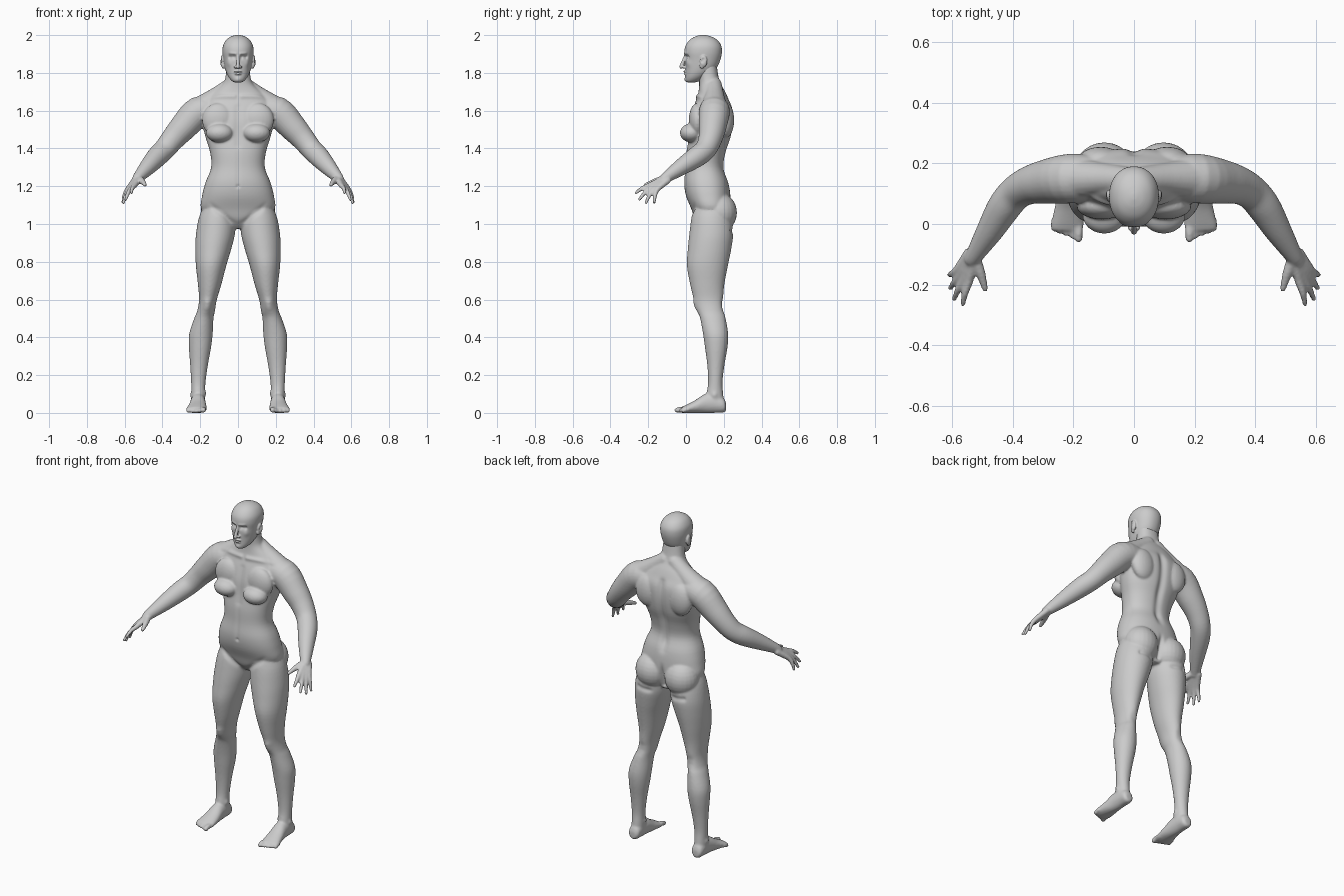
import bpy, bmesh, math
from mathutils import Vector, Matrix


def smooth_path(keys, sub):
    """Catmull-Rom interpolation through tuples of numbers."""
    out, n = [], len(keys)
    for i in range(n - 1):
        a, b, c, d = keys[max(i - 1, 0)], keys[i], keys[i + 1], keys[min(i + 2, n - 1)]
        for k in range(sub):
            t = k / sub
            out.append([0.5 * (2 * q + (r - p) * t + (2 * p - 5 * q + 4 * r - s) * t * t
                               + (3 * q - p - 3 * r + s) * t ** 3) for p, q, r, s in zip(a, b, c, d)])
    return out + [list(keys[-1])]


def skin(bm, rings):
    """Closed shell through a list of point rings."""
    vs = [[bm.verts.new(p) for p in ring] for ring in rings]
    n = len(vs[0])
    for a, b in zip(vs, vs[1:]):
        for i in range(n):
            bm.faces.new((a[i], a[(i + 1) % n], b[(i + 1) % n], b[i]))
    bm.faces.new(vs[0][::-1])
    bm.faces.new(vs[-1])


def loft(bm, keys, axis='z', side=1, power=2.0, seg=40, sub=4):
    """Keys: position on axis, then min/max of the two other directions."""
    rings = []
    for t, u0, u1, v0, v1 in smooth_path(keys, sub):
        ring = []
        for i in range(seg):
            a = 2 * math.pi * i / seg
            c, s = math.cos(a), math.sin(a)
            c = math.copysign(abs(c) ** (2 / power), c)
            s = math.copysign(abs(s) ** (2 / power), s)
            u = (u0 + u1) / 2 + (u1 - u0) / 2 * c
            v = (v0 + v1) / 2 + (v1 - v0) / 2 * s
            ring.append((u * side, v, t) if axis == 'z' else (u * side, t, v))
        rings.append(ring)
    skin(bm, rings)


def blob(bm, c, r, side=1):
    m = Matrix.Translation((c[0] * side, c[1], c[2])) @ Matrix.Diagonal((*r, 1))
    bmesh.ops.create_uvsphere(bm, u_segments=24, v_segments=14, radius=1, matrix=m)


def tube(bm, keys, side=1, seg=20, sub=4):
    """Keys: x, y, z, radius. Ends are rounded by spheres."""
    pts = smooth_path(keys, sub)
    ps = [Vector((p[0] * side, p[1], p[2])) for p in pts]
    rings = []
    for i, p in enumerate(ps):
        t = (ps[min(i + 1, len(ps) - 1)] - ps[max(i - 1, 0)]).normalized()
        u = t.cross(Vector((0.3 * side, 0.4, 1))).normalized()
        w = t.cross(u)
        rings.append([p + pts[i][3] * (u * math.cos(2 * math.pi * k / seg) + w * math.sin(2 * math.pi * k / seg))
                      for k in range(seg)])
    skin(bm, rings)
    for k in (keys[0], keys[-1]):
        blob(bm, k[:3], (k[3],) * 3, side)


def finish(bm, name, voxel, iterations, strokes):
    """Fuse the shells, then sculpt mirrored strokes (start, end, radius, push)."""
    bmesh.ops.recalc_face_normals(bm, faces=bm.faces)
    me = bpy.data.meshes.new(name)
    bm.to_mesh(me)
    bm.free()
    ob = bpy.data.objects.new(name, me)
    bpy.context.collection.objects.link(ob)
    rm = ob.modifiers.new("fuse", 'REMESH')
    rm.mode, rm.voxel_size = 'VOXEL', voxel
    sm = ob.modifiers.new("soften", 'SMOOTH')
    sm.factor, sm.iterations = 0.5, iterations
    new = bpy.data.meshes.new_from_object(ob.evaluated_get(bpy.context.evaluated_depsgraph_get()))
    ob.modifiers.clear()
    ob.data = new
    for a, b, r, push in strokes:
        a, b = Vector(a), Vector(b)
        ab = b - a
        lo, hi = min(a.z, b.z) - 2.5 * r, max(a.z, b.z) + 2.5 * r
        for v in new.vertices:
            if lo < v.co.z < hi:
                q = Vector((abs(v.co.x), v.co.y, v.co.z))
                t = max(0, min(1, (q - a).dot(ab) / max(ab.length_squared, 1e-9)))
                d = (q - a - ab * t).length / r
                if d < 2.5:
                    w = math.exp(-d * d)
                    sx = 1 if v.co.x > 0 else -1
                    v.co += Vector((push[0] * sx, push[1], push[2])) * w
    for p in new.polygons:
        p.use_smooth = True
    return ob


# Torso and neck
body = bmesh.new()
torso = [(.975, .05, .09, .20), (1.02, .14, .05, .22), (1.08, .195, .028, .235), (1.15, .19, .0, .235),
         (1.22, .172, -.01, .225), (1.3, .142, -.002, .2), (1.38, .148, .002, .212), (1.46, .172, .014, .238),
         (1.54, .19, .02, .25), (1.61, .195, .037, .247), (1.66, .17, .055, .226), (1.7, .128, .066, .208),
         (1.74, .082, .07, .185), (1.78, .066, .068, .172), (1.86, .06, .06, .16)]
loft(body, [(z, -w, w, f, b) for z, w, f, b in torso], power=2.25, seg=56)

leg = [(1.12, .02, .17, .05, .22), (1.04, .012, .205, .03, .24), (.95, .016, .222, .018, .25),
       (.87, .035, .226, .01, .24), (.78, .062, .223, .005, .222), (.68, .088, .212, .022, .203),
       (.6, .112, .206, .042, .197), (.54, .122, .216, .06, .2), (.5, .13, .232, .075, .21),
       (.42, .134, .258, .09, .223), (.35, .142, .26, .1, .22), (.25, .16, .253, .113, .203),
       (.16, .172, .248, .117, .193), (.1, .174, .247, .108, .197), (.04, .174, .248, .1, .203)]
foot = [(.212, .195, .23, .012, .05), (.198, .178, .245, .002, .08), (.15, .174, .249, 0, .105),
        (.1, .171, .253, -.002, .1), (.05, .167, .263, -.002, .068), (0, .166, .274, -.002, .042),
        (-.022, .17, .272, 0, .03)]
arm = [(.12, .15, 1.6, .075), (.21, .15, 1.592, .082), (.29, .14, 1.512, .073), (.345, .128, 1.45, .063),
       (.39, .103, 1.395, .057), (.43, .055, 1.355, .055), (.475, -.02, 1.305, .045), (.525, -.1, 1.25, .03),
       (.535, -.115, 1.238, .026)]
knuckles = Vector((.545, -.188, 1.207)), Vector((.583, -.15, 1.185))
tips = (.565, -.265, 1.165), (.594, -.247, 1.13), (.607, -.212, 1.112), (.61, -.168, 1.115)

for s in (1, -1):
    # Legs, feet and toes
    loft(body, leg, side=s)
    loft(body, foot, 'y', s)
    for i in range(5):
        r = .014 if i == 0 else .0105
        x = .183 + .0205 * i
        tube(body, [(x, .01, .018, r), (x, -.025 + .006 * i, r + .006, r), (x, -.047 + .008 * i, r, r)], s, 14, 3)
    # Buttocks, breasts and shoulder blades
    blob(body, (.098, .175, 1.06), (.1, .095, .105), s)
    blob(body, (.098, .028, 1.482), (.072, .06, .05), s)
    blob(body, (.105, .06, 1.55), (.085, .045, .09), s)
    blob(body, (.11, .21, 1.55), (.075, .045, .095), s)
    # Shoulder slope, arm and hand
    tube(body, [(.03, .145, 1.735, .045), (.1, .15, 1.68, .052), (.19, .15, 1.61, .07)], s)
    tube(body, arm, s, 28)
    for i, tip in enumerate(tips):
        k = knuckles[0].lerp(knuckles[1], i / 3)
        root = Vector((.528 + .006 * i, -.118 + .007 * i, 1.24 - .003 * i))
        mid = k.lerp(Vector(tip), .5) + Vector((.004, -.004, .004))
        tube(body, [(*root, .018), (*k, .0145), (*mid, .0115), (*tip, .0085)], s, 14)
    tube(body, [(.525, -.115, 1.24, .02), (.506, -.165, 1.225, .016), (.492, -.215, 1.207, .01)], s, 14)

finish(body, "body", .006, 5, [
    ((0, .25, 1.64), (0, .205, 1.22), .022, (0, -.014, 0)),        # spine groove
    ((0, .255, 1.13), (0, .22, 1.0), .013, (0, -.02, 0)),          # cleft
    ((0, .03, 1.62), (0, .0, 1.42), .018, (0, .006, 0)),           # breastbone
    ((0, -.005, 1.4), (0, -.01, 1.22), .012, (0, .003, 0)),        # belly line
    ((0, -.01, 1.2), (0, -.01, 1.2), .009, (0, .008, 0)),          # navel
    ((.02, .06, 1.675), (.17, .085, 1.675), .012, (0, -.006, .002)),  # collarbone
    ((.01, .05, .99), (.15, .03, 1.1), .014, (0, .007, 0)),        # groin fold
    ((.04, .25, .955), (.15, .24, .965), .014, (0, -.008, 0)),     # seat fold
    ((.162, .05, .56), (.162, .05, .58), .025, (0, -.008, 0)),     # kneecap
    ((.165, .2, .58), (.165, .2, .56), .025, (0, -.006, 0)),       # knee hollow
    ((.249, .15, .095), (.249, .15, .095), .015, (.006, 0, 0)),    # outer ankle
    ((.173, .14, .105), (.173, .14, .105), .015, (-.006, 0, 0)),   # inner ankle
])

# Head with ears, nose and lips
head = bmesh.new()
skull = [(1.75, .018, .008, .05), (1.757, .032, -.001, .07), (1.775, .048, -.003, .1), (1.8, .061, -.003, .135),
         (1.83, .07, -.004, .165), (1.87, .077, -.005, .182), (1.91, .082, -.009, .19), (1.945, .079, -.002, .186),
         (1.975, .062, .02, .165), (1.993, .036, .05, .132), (2.001, .008, .08, .1)]
loft(head, [(z, -w, w, f, b) for z, w, f, b in skull], power=2.15, seg=56, sub=5)
loft(head, [(1.72, -.05, .05, .08, .165), (1.77, -.06, .06, .072, .168), (1.84, -.06, .06, .06, .16)])
tube(head, [(0, -.003, 1.893, .007), (0, -.015, 1.86, .009), (0, -.025, 1.832, .0105)])
blob(head, (0, -.006, 1.806), (.022, .009, .006))
blob(head, (0, -.004, 1.795), (.019, .009, .006))
for s in (1, -1):
    blob(head, (.012, -.01, 1.831), (.009, .012, .008), s)
    blob(head, (.083, .093, 1.862), (.011, .02, .032), s)
    blob(head, (.078, .085, 1.84), (.01, .013, .018), s)

finish(head, "head", .0035, 4, [
    ((.022, -.005, 1.884), (.042, .004, 1.884), .012, (0, .012, 0)),   # eye sockets
    ((.031, .003, 1.882), (.033, .003, 1.882), .008, (0, -.007, 0)),   # eyes
    ((.014, -.008, 1.9), (.045, 0, 1.903), .008, (0, -.004, 0)),       # brow
    ((.05, .01, 1.85), (.05, .01, 1.85), .018, (.002, -.004, 0)),      # cheekbone
    ((0, -.014, 1.8005), (.022, -.008, 1.8), .004, (0, .005, 0)),      # mouth line
    ((0, .0, 1.765), (0, .0, 1.765), .014, (0, -.006, 0)),             # chin
    ((.096, .085, 1.862), (.096, .09, 1.87), .009, (-.007, 0, 0)),     # ear hollow
])
